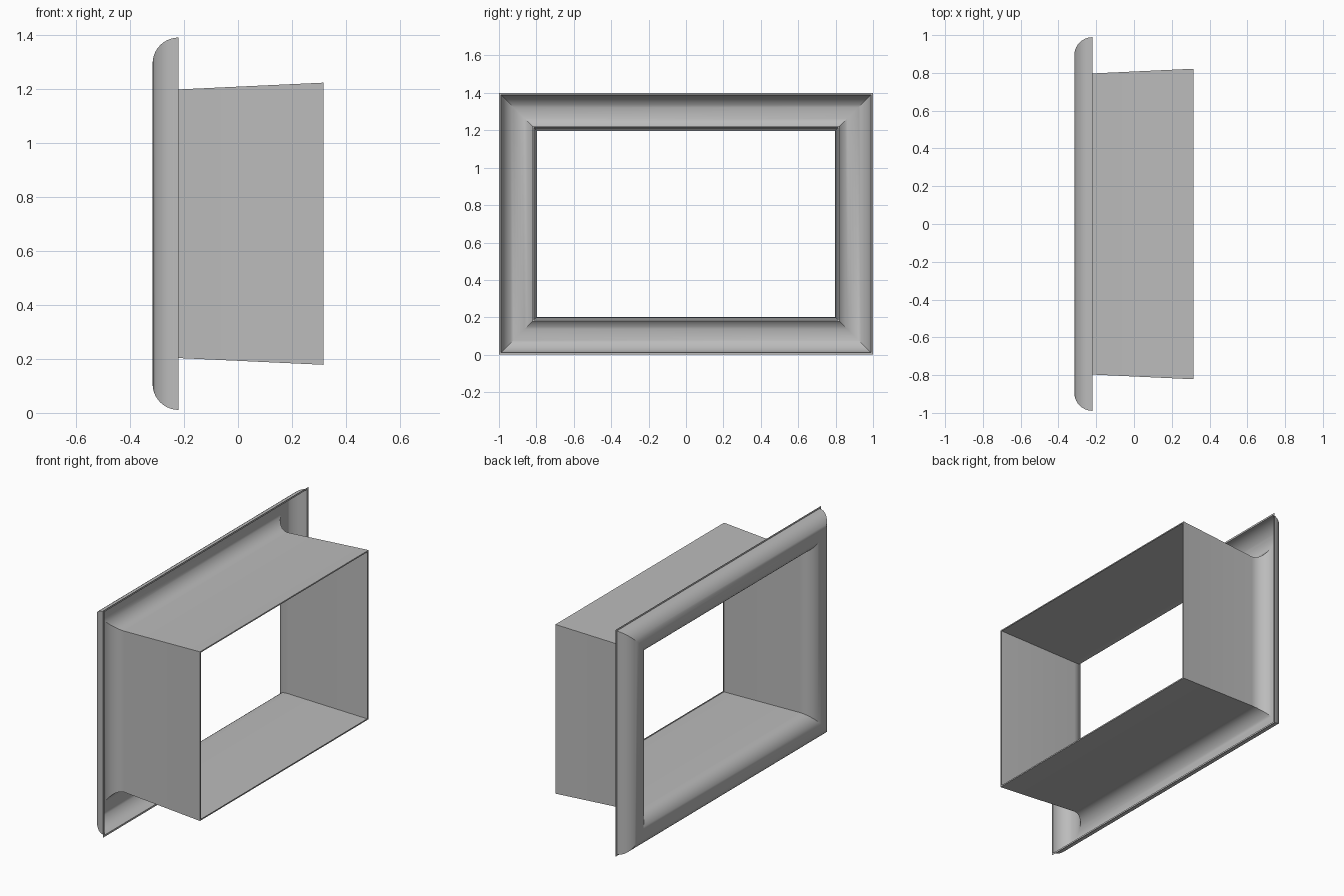
import bpy, bmesh, math

cube = bpy.data.objects.get("Cube")
if cube:
    bpy.data.objects.remove(cube, do_unlink=True)

HALF_Y, HALF_Z = 1.0, 0.7      # outer half sizes of the rectangle
X_RIM, X_END = -0.22, 0.316    # rim plane and far end of the duct
RIM, THROAT, END = 0.011, 0.203, 0.178   # insets from the outer rectangle

metal = bpy.data.materials.new("grey metal")
metal.use_nodes = True
grey = (0.5, 0.5, 0.5, 1)
metal.diffuse_color = grey
metal.node_tree.nodes["Principled BSDF"].inputs["Base Color"].default_value = grey


def sweep(name, profile):
    """Sweep a sheet profile of (x, inset) around the rectangle with mitred corners."""
    bm = bmesh.new()
    rings = []
    for x, inset in profile:
        y, z = HALF_Y - inset, HALF_Z - inset
        rings.append([bm.verts.new((x, sy * y, HALF_Z + sz * z))
                      for sy, sz in ((-1, -1), (1, -1), (1, 1), (-1, 1))])
    for a, b in zip(rings, rings[1:]):
        for i in range(4):
            j = (i + 1) % 4
            bm.faces.new((a[i], b[i], b[j], a[j]))
    mesh = bpy.data.meshes.new(name)
    bm.to_mesh(mesh)
    bm.free()
    mesh.materials.append(metal)
    obj = bpy.data.objects.new(name, mesh)
    bpy.context.collection.objects.link(obj)
    bpy.ops.object.select_all(action="DESELECT")
    obj.select_set(True)
    bpy.context.view_layer.objects.active = obj
    bpy.ops.object.shade_smooth_by_angle(angle=math.radians(30))
    return obj


# Flat outer lip, half-round mouth, flared duct and narrow end lip
radius = (THROAT - RIM) / 2
STEPS = 20
mouth = [(X_RIM - radius * math.sin(math.pi * i / STEPS),
          RIM + radius * (1 - math.cos(math.pi * i / STEPS)))
         for i in range(STEPS + 1)]
sweep("bellmouth_duct", [(X_RIM, 0)] + mouth + [(X_END, END), (X_END, END + 0.008)])
